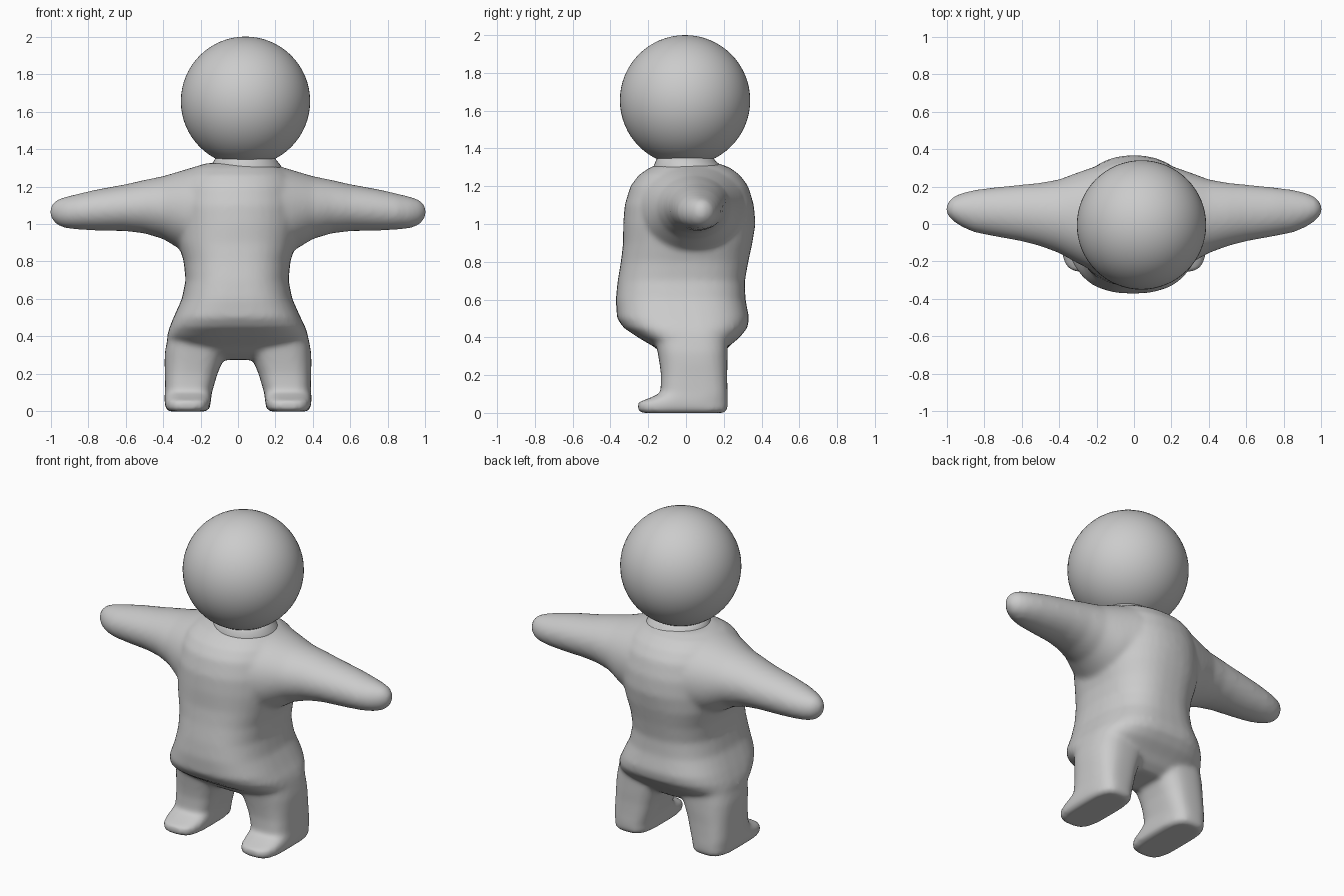
import bpy, bmesh
from math import cos, sin, pi, copysign

SIDES = 40


def loft(bm, sections, place):
    """Closed skin through rounded-box rings: (t, a_min, a_max, b_min, b_max, exponent)."""
    rings = []
    for t, a0, a1, b0, b1, n in sections:
        ring = []
        for i in range(SIDES):
            c, s = cos(2 * pi * i / SIDES), sin(2 * pi * i / SIDES)
            a = (a0 + a1) / 2 + (a1 - a0) / 2 * copysign(abs(c) ** (2 / n), c)
            b = (b0 + b1) / 2 + (b1 - b0) / 2 * copysign(abs(s) ** (2 / n), s)
            ring.append(bm.verts.new(place(t, a, b)))
        rings.append(ring)
    for lo, hi in zip(rings, rings[1:]):
        for i in range(SIDES):
            j = (i + 1) % SIDES
            bm.faces.new((lo[i], lo[j], hi[j], hi[i]))
    bm.faces.new(rings[0])
    bm.faces.new(rings[-1])


def finish(name, bm):
    bmesh.ops.recalc_face_normals(bm, faces=bm.faces)
    mesh = bpy.data.meshes.new(name)
    bm.to_mesh(mesh)
    bm.free()
    for p in mesh.polygons:
        p.use_smooth = True
    obj = bpy.data.objects.new(name, mesh)
    bpy.context.collection.objects.link(obj)
    return obj


body = bmesh.new()

# Torso: plump belly over short legs, z with x and y extents
torso = [
    (0.275, -0.20, 0.20, -0.06, 0.14, 2.4),
    (0.31, -0.30, 0.30, -0.12, 0.19, 2.6),
    (0.35, -0.36, 0.36, -0.17, 0.225, 2.7),
    (0.40, -0.38, 0.375, -0.255, 0.285, 2.8),
    (0.45, -0.365, 0.36, -0.33, 0.325, 2.8),
    (0.50, -0.345, 0.335, -0.365, 0.335, 2.8),
    (0.60, -0.30, 0.29, -0.372, 0.315, 2.7),
    (0.70, -0.28, 0.27, -0.362, 0.312, 2.6),
    (0.80, -0.29, 0.28, -0.345, 0.33, 2.5),
    (0.90, -0.32, 0.31, -0.333, 0.352, 2.4),
    (1.00, -0.34, 0.34, -0.333, 0.368, 2.2),
    (1.10, -0.34, 0.34, -0.325, 0.36, 2.2),
    (1.20, -0.32, 0.32, -0.295, 0.33, 2.2),
    (1.26, -0.29, 0.29, -0.25, 0.285, 2.2),
    (1.30, -0.24, 0.24, -0.19, 0.23, 2.2),
    (1.325, -0.17, 0.18, -0.13, 0.16, 2.0),
]
loft(body, torso, lambda t, a, b: (a, b, t))

# Arms: distance from centre with y and z extents
arm = [
    (0.05, -0.28, 0.32, 0.82, 1.325, 2.1),
    (0.20, -0.26, 0.31, 0.83, 1.315, 2.1),
    (0.30, -0.21, 0.275, 0.86, 1.285, 2.1),
    (0.40, -0.155, 0.238, 0.92, 1.255, 2.0),
    (0.50, -0.118, 0.22, 0.95, 1.235, 2.0),
    (0.60, -0.092, 0.21, 0.962, 1.212, 2.0),
    (0.75, -0.065, 0.195, 0.965, 1.185, 2.0),
    (0.85, -0.045, 0.182, 0.97, 1.162, 2.0),
    (0.92, -0.015, 0.165, 0.978, 1.145, 2.0),
    (0.965, 0.015, 0.145, 0.995, 1.13, 2.0),
    (0.99, 0.04, 0.12, 1.02, 1.11, 2.0),
    (1.005, 0.07, 0.09, 1.055, 1.075, 2.0),
]
# Legs with feet: height with x and y extents
leg = [
    (0.00, 0.17, 0.37, -0.235, 0.20, 3.5),
    (0.015, 0.15, 0.388, -0.255, 0.22, 3.5),
    (0.055, 0.145, 0.392, -0.255, 0.222, 3.2),
    (0.08, 0.142, 0.392, -0.19, 0.222, 3.2),
    (0.105, 0.138, 0.39, -0.135, 0.22, 3.2),
    (0.20, 0.11, 0.39, -0.132, 0.218, 3.0),
    (0.26, 0.085, 0.392, -0.14, 0.22, 2.8),
    (0.32, 0.06, 0.39, -0.15, 0.22, 2.8),
    (0.42, 0.05, 0.37, -0.17, 0.22, 2.8),
]
for side in (-1, 1):
    loft(body, arm, lambda t, a, b: (side * t, a, b))
    loft(body, leg, lambda t, a, b: (side * a, b, t))

# Fuse the body into one soft skin
body_obj = finish("body", body)
fuse = body_obj.modifiers.new("fuse", 'REMESH')
fuse.mode = 'VOXEL'
fuse.voxel_size = 0.014
fuse.use_smooth_shade = True
soften = body_obj.modifiers.new("soften", 'SMOOTH')
soften.factor = 0.5
soften.iterations = 10

# Neck: short collar, slightly off centre like the head
neck = bmesh.new()
loft(neck, [
    (1.27, -0.15, 0.24, -0.175, 0.20, 2.0),
    (1.31, -0.145, 0.23, -0.17, 0.185, 2.0),
    (1.335, -0.13, 0.21, -0.16, 0.155, 2.0),
    (1.36, -0.115, 0.19, -0.15, 0.14, 2.0),
], lambda t, a, b: (a, b, t))
finish("neck", neck)

# Head: plain sphere
bpy.ops.mesh.primitive_uv_sphere_add(segments=64, ring_count=32, radius=0.345,
                                     location=(0.04, -0.005, 1.655))
head = bpy.context.object
head.name = "head"
bpy.ops.object.shade_smooth()
